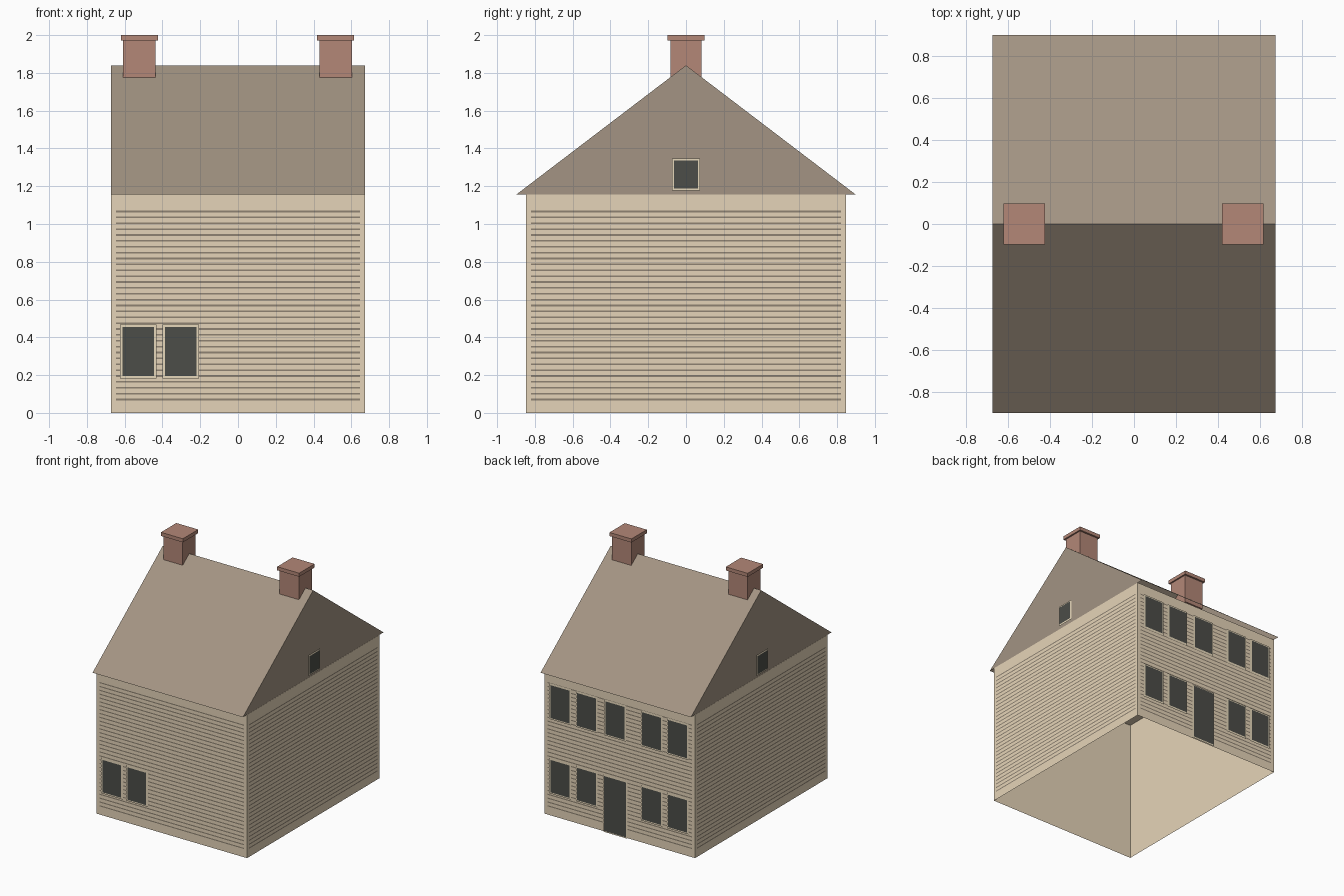
import bpy, bmesh
from math import radians
from mathutils import Matrix, Vector

cube = bpy.data.objects.get("Cube")
if cube:
    bpy.data.objects.remove(cube)


def material(name, rgb):
    lin = [((c / 255 + 0.055) / 1.055) ** 2.4 for c in rgb] + [1]
    m = bpy.data.materials.new(name)
    m.use_nodes = True
    m.diffuse_color = lin
    bsdf = m.node_tree.nodes["Principled BSDF"]
    bsdf.inputs["Base Color"].default_value = lin
    bsdf.inputs["Roughness"].default_value = 0.9
    return m


WALL = material("beige_wall", (229, 212, 184))
LINE = material("siding_shadow_line", (142, 130, 114))
TRIM = material("cream_trim", (232, 217, 188))
GLASS = material("dark_glass", (76, 77, 72))
ROOF = material("brown_roof", (163, 148, 131))
BRICK = material("red_brick", (179, 135, 119))

# Main sizes
HX, HY, WALL_TOP, RIDGE, EAVE = 0.673, 0.846, 1.157, 1.84, 0.897
ROOF_HX = 0.672


def finish(name, bm, *mats):
    mesh = bpy.data.meshes.new(name)
    bm.to_mesh(mesh)
    bm.free()
    for m in mats:
        mesh.materials.append(m)
    ob = bpy.data.objects.new(name, mesh)
    bpy.context.collection.objects.link(ob)


def add_box(bm, lo, hi):
    lo, hi = Vector(lo), Vector(hi)
    mat = Matrix.Translation((lo + hi) / 2) @ Matrix.Diagonal((*(hi - lo), 1))
    bmesh.ops.create_cube(bm, size=1, matrix=mat)


def add_panel(bm, u0, u1, z0, z1, dist, slot=0):
    """Thin flat panel facing -y at the given distance from the centre."""
    corners = ((u0, z0), (u1, z0), (u1, z1), (u0, z1))
    face = bm.faces.new([bm.verts.new((u, -dist, z)) for u, z in corners])
    face.material_index = slot


def turn(bm, degrees):
    bm.transform(Matrix.Rotation(radians(degrees), 4, "Z"))


# Walls and ceiling, open underneath
bm = bmesh.new()
add_box(bm, (-HX, -HY, 0), (HX, HY, WALL_TOP))
bm.normal_update()
floor = [f for f in bm.faces if f.normal.z < -0.9]
bmesh.ops.delete(bm, geom=floor, context="FACES_ONLY")
finish("walls", bm, WALL)

# Roof: two overhanging slopes and two gables, open underneath
bm = bmesh.new()
a, b = [[bm.verts.new((x, y, z)) for y, z in
         ((-EAVE, WALL_TOP), (0, RIDGE), (EAVE, WALL_TOP))]
        for x in (-ROOF_HX, ROOF_HX)]
bm.faces.new(a[::-1])
bm.faces.new(b)
for i in range(2):
    bm.faces.new((a[i], a[i + 1], b[i + 1], b[i]))
bmesh.ops.recalc_face_normals(bm, faces=bm.faces)
finish("roof", bm, ROOF)

# Siding lines on every wall: name, turn, half width, distance from centre
for name, angle, half, dist in (("front", 0, 0.645, HY), ("left", 90, 0.82, HX),
                                ("back", 180, 0.645, HY), ("right", 270, 0.82, HX)):
    bm = bmesh.new()
    for i in range(33):
        z = 0.071 + i * 0.0311
        add_panel(bm, -half, half, z - 0.0045, z + 0.0045, dist + 0.001)
    turn(bm, angle)
    finish(name + "_siding_lines", bm, LINE)


def opening(name, u, z0, z1, width, dist, angle, border=0.013):
    """Pale frame panel with a dark glass panel standing just in front of it."""
    bm = bmesh.new()
    h = width / 2
    add_panel(bm, u - h, u + h, z0, z1, dist + 0.009)
    add_panel(bm, u - h + border, u + h - border, z0 + border, z1 - border,
              dist + 0.013, 1)
    turn(bm, angle)
    finish(name, bm, TRIM, GLASS)


# Windows and door
for i, x in enumerate((-0.527, -0.302)):
    opening(f"front_window_{i + 1}", x, 0.181, 0.468, 0.193, HY, 0)
for i, x in enumerate((0.524, 0.288, 0.033, -0.294, -0.526)):
    opening(f"back_upper_window_{i + 1}", -x, 0.781, 1.072, 0.193, HY, 180)
    if i != 2:
        opening(f"back_lower_window_{i + 1}", -x, 0.181, 0.468, 0.193, HY, 180)
opening("back_door", -0.033, 0, 0.463, 0.214, HY, 180, 0.01)
for name, angle in (("left", 90), ("right", 270)):
    opening(name + "_attic_window", 0, 1.178, 1.346, 0.148, ROOF_HX, angle, 0.011)

# Chimneys with projecting caps
for name, x in (("right", -0.522), ("left", 0.517)):
    bm = bmesh.new()
    add_box(bm, (x - 0.086, -0.083, 1.74), (x + 0.086, 0.083, 1.972))
    add_box(bm, (x - 0.098, -0.098, 1.971), (x + 0.098, 0.098, 2))
    finish(name + "_chimney", bm, BRICK)
